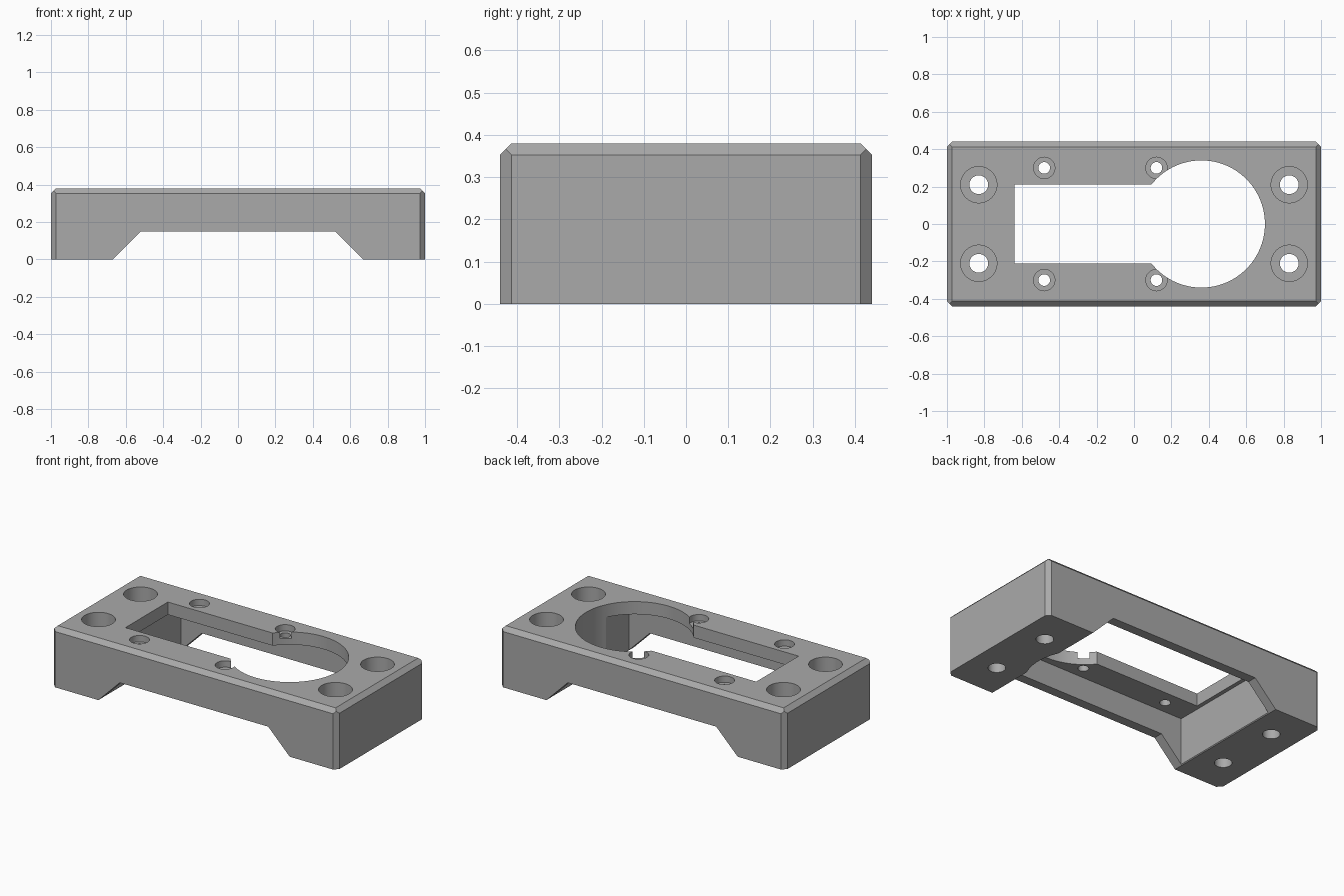
import bpy, bmesh, math
from mathutils import Vector, Matrix

HX, HY, H, CH = 1.0, 0.44, 0.38, 0.027
PLATE_Z = 0.30          # underside of the top plate
OVER = 0.1              # cutter overshoot

cube = bpy.data.objects.get("Cube")
if cube:
    bpy.data.objects.remove(cube, do_unlink=True)

grey = bpy.data.materials.new("mid grey")
grey.use_nodes = True
grey.diffuse_color = (0.4, 0.4, 0.4, 1)
grey.node_tree.nodes["Principled BSDF"].inputs["Base Color"].default_value = (0.4, 0.4, 0.4, 1)


def make_object(name, bm):
    bmesh.ops.recalc_face_normals(bm, faces=bm.faces)
    mesh = bpy.data.meshes.new(name)
    bm.to_mesh(mesh)
    bm.free()
    mesh.materials.append(grey)
    obj = bpy.data.objects.new(name, mesh)
    bpy.context.collection.objects.link(obj)
    return obj


def box_bm(x0, x1, y0, y1, z0, z1):
    bm = bmesh.new()
    bmesh.ops.create_cube(bm, size=1)
    bmesh.ops.scale(bm, vec=(x1 - x0, y1 - y0, z1 - z0), verts=bm.verts)
    bmesh.ops.translate(bm, vec=((x0 + x1) / 2, (y0 + y1) / 2, (z0 + z1) / 2), verts=bm.verts)
    return bm


def cylinder_bm(x, y, r, z0, z1, segments):
    bm = bmesh.new()
    bmesh.ops.create_cone(bm, cap_ends=True, segments=segments, radius1=r, radius2=r,
                          depth=z1 - z0, matrix=Matrix.Translation((x, y, (z0 + z1) / 2)))
    return bm


def cut(target, bm):
    cutter = make_object("cutter", bm)
    cutter.hide_render = True
    mod = target.modifiers.new("cut", "BOOLEAN")
    mod.operation = "DIFFERENCE"
    mod.solver = "EXACT"
    mod.object = cutter
    bpy.context.view_layer.objects.active = target
    bpy.ops.object.modifier_apply(modifier=mod.name)
    bpy.data.objects.remove(cutter, do_unlink=True)


# Block with plain chamfers on the upright and top edges
bm = box_bm(-HX, HX, -HY, HY, 0, H)
corner = Vector((HX, HY, H))
normals = [(sx, sy, 0) for sx in (-1, 1) for sy in (-1, 1)]
normals += [(s, 0, 1) for s in (-1, 1)] + [(0, s, 1) for s in (-1, 1)]
for n in normals:
    n = Vector(n)
    point = Vector([c * k for c, k in zip(corner, n)])
    point.x -= n.x * CH
    if n.x == 0:
        point.y -= n.y * CH
    bmesh.ops.bisect_plane(bm, geom=bm.verts[:] + bm.edges[:] + bm.faces[:], dist=1e-6,
                           plane_co=point, plane_no=n, clear_outer=True)
    bmesh.ops.holes_fill(bm, edges=[e for e in bm.edges if e.is_boundary], sides=0)
body = make_object("mounting_bracket", bm)

# Sloped gap between the feet, running front to back
bm = bmesh.new()
profile = [(-0.67 - OVER, -OVER), (0.67 + OVER, -OVER), (0.52, 0.15), (-0.52, 0.15)]
face = bm.faces.new([bm.verts.new((x, -HY - OVER, z)) for x, z in profile])
ext = bmesh.ops.extrude_face_region(bm, geom=[face])
bmesh.ops.translate(bm, vec=(0, 2 * (HY + OVER), 0),
                    verts=[v for v in ext["geom"] if isinstance(v, bmesh.types.BMVert)])
cut(body, bm)

# Hollow underside, then the round and rectangular openings
cut(body, box_bm(-0.665, 0.665, -0.38, 0.38, -OVER, PLATE_Z))
cut(body, cylinder_bm(0.36, 0, 0.34, -OVER, H + OVER, 96))
cut(body, box_bm(-0.64, 0.3, -0.212, 0.212, 0.2, H + OVER))

# Counterbored screw holes: centre x, y, outer radius, inner radius, ledge height
holes = [(x, y, 0.097, 0.05, 0.15) for x in (-0.83, 0.83) for y in (-0.21, 0.21)]
holes += [(x, y, 0.057, 0.031, 0.34) for x in (-0.48, 0.12) for y in (-0.3, 0.3)]
for x, y, outer, inner, ledge in holes:
    cut(body, cylinder_bm(x, y, inner, -OVER, H + OVER, 48))
    cut(body, cylinder_bm(x, y, outer, ledge, H + OVER, 48))

# Smooth bores, crisp edges
for obj in bpy.context.selected_objects:
    obj.select_set(False)
body.select_set(True)
bpy.context.view_layer.objects.active = body
bpy.ops.object.shade_smooth_by_angle(angle=math.radians(20))
